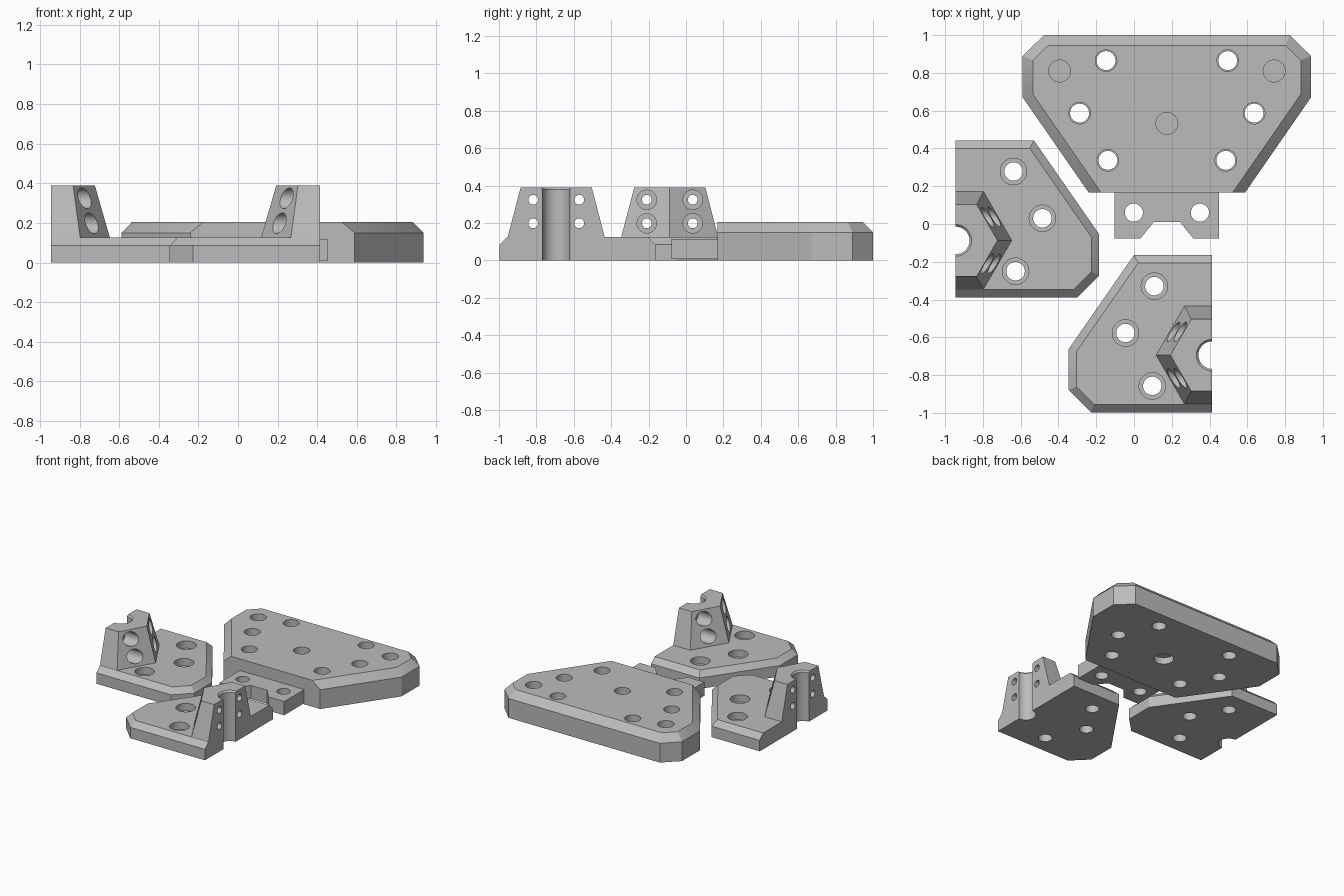
import bpy, bmesh, math
from mathutils import Vector, Matrix

if "Cube" in bpy.data.objects:
    bpy.data.objects.remove(bpy.data.objects["Cube"])

grey = bpy.data.materials.new("plain_grey")
grey.diffuse_color = (0.5, 0.5, 0.5, 1)
grey.use_nodes = True
grey.node_tree.nodes["Principled BSDF"].inputs["Base Color"].default_value = grey.diffuse_color


def make(name, bm):
    bmesh.ops.recalc_face_normals(bm, faces=bm.faces)
    me = bpy.data.meshes.new(name)
    bm.to_mesh(me)
    bm.free()
    me.materials.append(grey)
    ob = bpy.data.objects.new(name, me)
    bpy.context.collection.objects.link(ob)
    return ob


def loft(name, rings):
    """Solid through matching rings of 3D points, capped at both ends."""
    bm = bmesh.new()
    vs = [[bm.verts.new(p) for p in r] for r in rings]
    n = len(rings[0])
    for a, b in zip(vs, vs[1:]):
        for i in range(n):
            j = (i + 1) % n
            bm.faces.new((a[i], a[j], b[j], b[i]))
    bm.faces.new(vs[0][::-1])
    bm.faces.new(vs[-1])
    return make(name, bm)


def at(pts, z):
    return [(x, y, z) for x, y in pts]


def inset(pts, d, flat):
    """Offset each edge of a counter-clockwise outline inward, except edge 'flat'."""
    n, lines = len(pts), []
    for i in range(n):
        a, b = Vector(pts[i]), Vector(pts[(i + 1) % n])
        t = (b - a).normalized()
        lines.append((a + Vector((-t.y, t.x)) * (0 if i == flat else d), t))
    out = []
    for i in range(n):
        (p, t), (q, u) = lines[i - 1], lines[i]
        w = q - p
        s = (w.x * u.y - w.y * u.x) / (t.x * u.y - t.y * u.x)
        out.append(tuple(p + t * s))
    return out


def cutter(profile, loc, along_x=False):
    """Round cutter from (height, radius) steps, standing on z or lying on x."""
    rings = []
    for h, r in profile:
        ring = []
        for k in range(40):
            a = math.tau * k / 40
            c, s = r * math.cos(a), r * math.sin(a)
            v = Vector((h, c, s)) if along_x else Vector((c, s, h))
            ring.append(v + Vector(loc))
        rings.append(ring)
    return loft("hole_cutter", rings)


def boolean(ob, other, op):
    m = ob.modifiers.new("join", 'BOOLEAN')
    m.operation, m.solver, m.object = op, 'EXACT', other
    bpy.context.view_layer.objects.active = ob
    bpy.ops.object.modifier_apply(modifier=m.name)
    bpy.data.objects.remove(other, do_unlink=True)


def smooth(ob):
    bpy.ops.object.select_all(action='DESELECT')
    ob.select_set(True)
    bpy.context.view_layer.objects.active = ob
    bpy.ops.object.shade_smooth_by_angle(angle=math.radians(25))


# Main plate with chamfered top rim, square front edge
CX = 0.174
half = [(0.415, 0.168), (0.763, 0.67), (0.763, 0.89), (0.65, 1.0)]
outline = [(CX + x, y) for x, y in half] + [(CX - x, y) for x, y in half[::-1]]
flat = len(outline) - 1
plate = loft("main_plate", [at(outline, 0), at(outline, 0.15),
                            at(inset(outline, 0.054, flat), 0.205)])

# Front tab with a trapezoid notch
tab_half = [(0.07, 0.01), (0.14, -0.077), (0.277, -0.077), (0.277, 0.2)]
tab = [(CX + x, y) for x, y in tab_half] + [(CX - x, y) for x, y in tab_half[::-1]]
boolean(plate, loft("tab", [at(tab, 0.008), at(tab, 0.115)]), 'UNION')

through = [(-0.1, 0.05), (0.1, 0.05), (0.1, 0.057), (0.3, 0.057)]
blind = [(0.1, 0.058), (0.3, 0.058)]
for s in (-1, 1):
    for x, y in ((0.322, 0.865), (0.462, 0.587), (0.312, 0.337)):
        boolean(plate, cutter(through, (CX + s * x, y, 0)), 'DIFFERENCE')
    boolean(plate, cutter(blind, (CX + s * 0.568, 0.81, 0)), 'DIFFERENCE')
    boolean(plate, cutter([(-0.1, 0.048), (0.3, 0.048)], (CX + s * 0.175, 0.06, 0)), 'DIFFERENCE')
# Centre pocket, open on both faces with a web between
boolean(plate, cutter(blind, (CX, 0.533, 0)), 'DIFFERENCE')
boolean(plate, cutter([(-0.1, 0.07), (0.05, 0.07)], (CX, 0.533, 0)), 'DIFFERENCE')
smooth(plate)

# Side bracket base: chamfered all round except the outer flat side
X0, YC = -0.944, -0.087
base = [(X0, 0.443), (X0, -0.39), (-0.302, -0.39), (-0.184, -0.272),
        (-0.184, -0.055), (-0.53, 0.443)]
bracket = loft("left_bracket", [at(base, 0), at(base, 0.085),
                                at(inset(base, 0.042, 0), 0.126)])


# Tapered clamp tower with a pointed inner side
def tower_ring(h, shoulder, tip, z):
    return at([(X0, YC - h), (shoulder, YC - h), (tip, YC),
               (shoulder, YC + h), (X0, YC + h)], z)


tower = loft("tower", [tower_ring(0.259, -0.797, -0.647, 0.126),
                       tower_ring(0.19, -0.833, -0.723, 0.39)])
boolean(bracket, tower, 'UNION')

# Half-round rod groove, flared at the top
boolean(bracket, cutter([(-0.1, 0.073), (0.379, 0.073), (0.401, 0.095)], (X0, YC, 0)), 'DIFFERENCE')

# Clamp screw holes, counterbored from the pointed side
for s in (-1, 1):
    for z in (0.198, 0.324):
        screw = [(-0.1, 0.026), (0.085, 0.026), (0.085, 0.052), (0.36, 0.052)]
        boolean(bracket, cutter(screw, (X0, YC + s * 0.123, z), True), 'DIFFERENCE')

# Counterbored mounting holes
mount = [(-0.1, 0.049), (0.07, 0.049), (0.07, 0.07), (0.3, 0.07)]
for x, y in ((-0.638, 0.278), (-0.485, 0.03), (-0.627, -0.25)):
    boolean(bracket, cutter(mount, (x, y, 0)), 'DIFFERENCE')

# Mirrored second bracket
bm = bmesh.new()
bm.from_mesh(bracket.data)
bm.transform(Matrix.Translation((-0.53, -0.607, 0)) @ Matrix.Scale(-1, 4, (1, 0, 0)))
right = make("right_bracket", bm)
smooth(bracket)
smooth(right)
